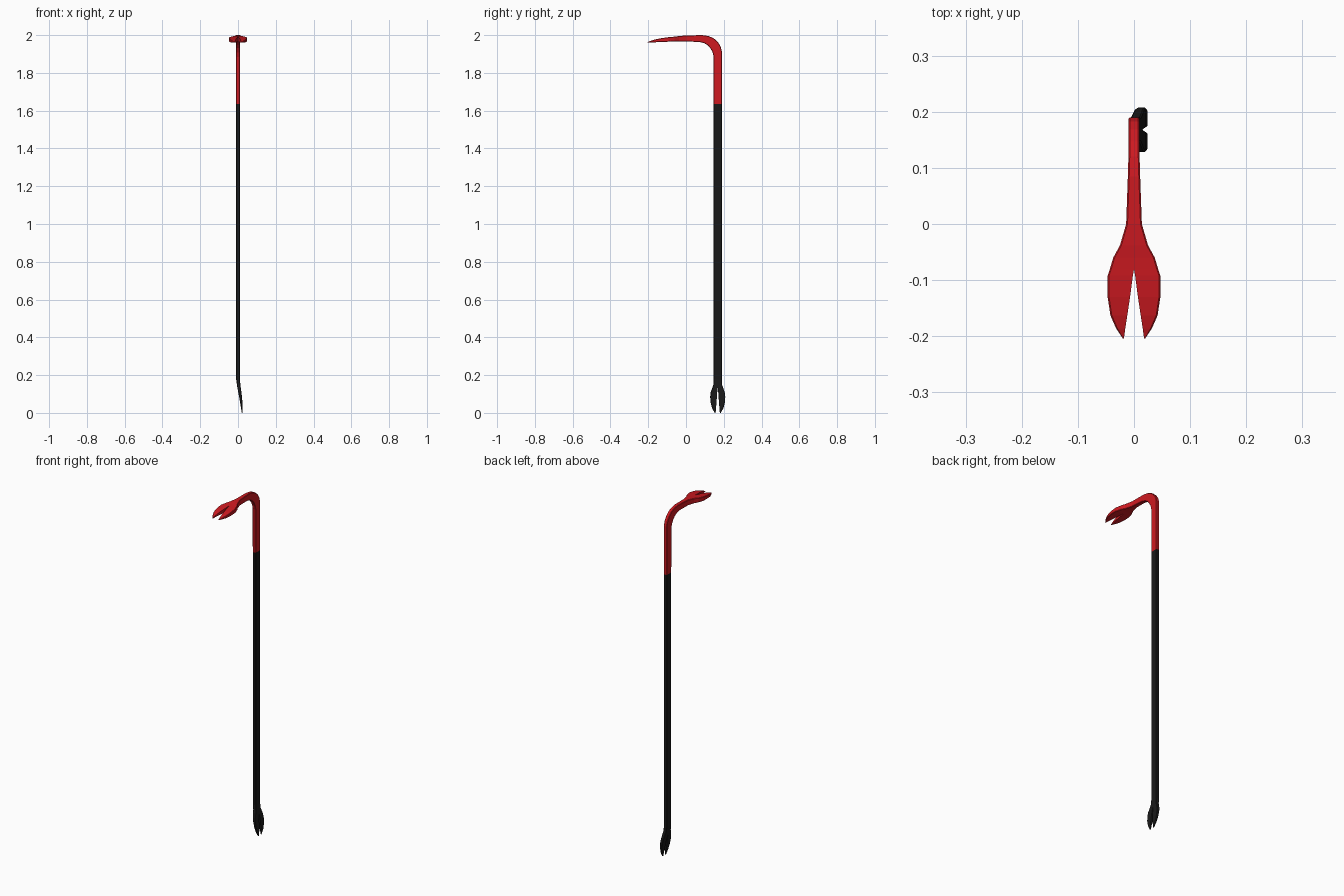
import bpy, bmesh
from mathutils import Vector

if "Cube" in bpy.data.objects:
    bpy.data.objects.remove(bpy.data.objects["Cube"])

AXIS_Y = 0.168      # y of the shaft centre


def material(name, rgb):
    m = bpy.data.materials.new(name)
    m.diffuse_color = (*rgb, 1)
    m.use_nodes = True
    m.node_tree.nodes["Principled BSDF"].inputs["Base Color"].default_value = m.diffuse_color
    return m


def loft_half(name, stations, place, mirror_axis, origin, mat):
    """Loft one half of a forked bar through stations
    (side A point, side B point, inner half-width, outer half-width), then mirror it."""
    bm = bmesh.new()
    rings, inners = [], []
    for a, b, inner, outer in stations:
        a, b = Vector(a), Vector(b)
        ch = min(0.0025, (outer - inner) * 0.25)
        t = min(0.0025 / max((b - a).length, 1e-4), 0.25)
        section = [(inner, 0), (outer - ch, 0), (outer, t),
                   (outer, 1 - t), (outer - ch, 1), (inner, 1)]
        rings.append([bm.verts.new(place(w, a.lerp(b, f))) for w, f in section])
        inners.append(inner)
    for i in range(len(rings) - 1):
        r, s = rings[i], rings[i + 1]
        for j in range(5):
            bm.faces.new((r[j], r[j + 1], s[j + 1], s[j]))
        if inners[i + 1] > 0:                      # wall of the nail slot
            bm.faces.new((r[5], r[0], s[0], s[5]))
    for ring in (rings[0], rings[-1]):
        bm.faces.new(ring)
    bmesh.ops.recalc_face_normals(bm, faces=bm.faces)
    # the half is open on the mirror plane: orient by the outermost side
    bm.faces.ensure_lookup_table()
    side = bm.faces[2]
    side.normal_update()
    outward = place(1, Vector((0, 0))) - place(0, Vector((0, 0)))
    if side.normal.dot(outward) < 0:
        bmesh.ops.reverse_faces(bm, faces=bm.faces)
    for v in bm.verts:
        v.co -= origin
    me = bpy.data.meshes.new(name)
    bm.to_mesh(me)
    bm.free()
    me.materials.append(mat)
    ob = bpy.data.objects.new(name, me)
    ob.location = origin
    bpy.context.collection.objects.link(ob)
    mod = ob.modifiers.new("mirror", 'MIRROR')
    mod.use_axis = [k == mirror_axis for k in range(3)]
    mod.use_clip = True
    mod.merge_threshold = 0.0001
    return ob


red = material("red_paint", (0.62, 0.01, 0.015))
black = material("black_paint", (0.01, 0.01, 0.01))

# Hooked red head: points are (y, z) of the outer and inner side of the bend
head = [
    ((0.1895, 1.635), (0.1465, 1.635), 0, 0.010),
    ((0.1895, 1.915), (0.1465, 1.885), 0, 0.010),
    ((0.183, 1.941), (0.141, 1.909), 0, 0.010),
    ((0.168, 1.964), (0.129, 1.931), 0, 0.010),
    ((0.147, 1.983), (0.113, 1.948), 0, 0.010),
    ((0.120, 1.995), (0.095, 1.958), 0, 0.010),
    ((0.085, 2.000), (0.070, 1.964), 0, 0.011),
    ((0.000, 1.998), (0.000, 1.966), 0, 0.014),
    ((-0.038, 1.995), (-0.038, 1.966), 0, 0.025),
    ((-0.060, 1.992), (-0.060, 1.966), 0, 0.037),
    ((-0.080, 1.990), (-0.080, 1.965), 0, 0.043),
    ((-0.092, 1.989), (-0.092, 1.965), 0.002, 0.047),
    ((-0.130, 1.984), (-0.130, 1.964), 0.007, 0.047),
    ((-0.163, 1.977), (-0.163, 1.962), 0.012, 0.042),
    ((-0.186, 1.970), (-0.186, 1.961), 0.0155, 0.032),
    ((-0.204, 1.963), (-0.204, 1.960), 0.018, 0.020),
]
loft_half("claw_head", head, lambda w, p: Vector((w, p.x, p.y)),
          0, Vector((0, 0, 0)), red)

# Black shaft with the small foot claw: points are (x, z) of the two flat sides
shaft = [
    ((-0.010, 1.635), (0.010, 1.635), 0, 0.0215),
    ((-0.010, 0.180), (0.010, 0.180), 0, 0.0215),
    ((-0.006, 0.150), (0.0125, 0.150), 0, 0.0225),
    ((-0.003, 0.132), (0.0150, 0.132), 0, 0.029),
    ((0.001, 0.110), (0.0180, 0.110), 0.0025, 0.037),
    ((0.006, 0.085), (0.0210, 0.085), 0.0045, 0.040),
    ((0.011, 0.055), (0.0235, 0.055), 0.0065, 0.038),
    ((0.016, 0.025), (0.0245, 0.025), 0.009, 0.030),
    ((0.020, 0.000), (0.0230, 0.000), 0.011, 0.016),
]
loft_half("shaft_and_foot_claw", shaft, lambda w, p: Vector((p.x, AXIS_Y + w, p.y)),
          1, Vector((0, AXIS_Y, 0)), black)
